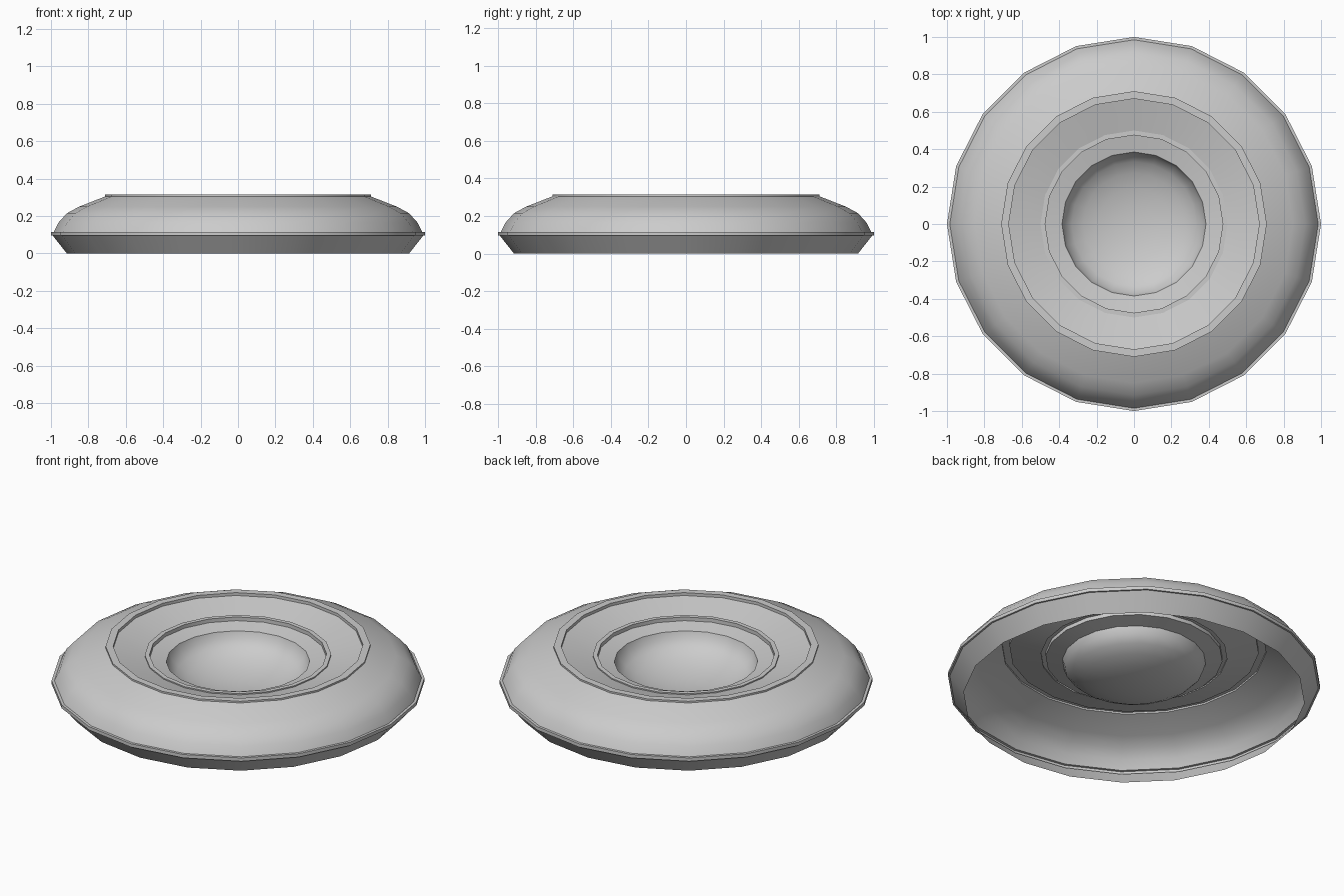
import bpy, bmesh, math

SIDES = 20

cube = bpy.data.objects.get("Cube")
if cube:
    bpy.data.objects.remove(cube, do_unlink=True)

grey = bpy.data.materials.new("light_grey")
grey.use_nodes = True
colour = (0.6, 0.6, 0.6, 1)
grey.diffuse_color = colour
shader = grey.node_tree.nodes["Principled BSDF"]
shader.inputs["Base Color"].default_value = colour
shader.inputs["Roughness"].default_value = 0.7


def lathe(name, profile):
    """Turn a (radius, height) profile, listed from outside in, about z."""
    bm = bmesh.new()
    rings = []
    for r, z in profile:
        if r == 0:
            rings.append([bm.verts.new((0, 0, z))] * SIDES)
        else:
            angles = [math.tau * j / SIDES for j in range(SIDES)]
            rings.append([bm.verts.new((r * math.cos(a), r * math.sin(a), z)) for a in angles])
    for low, high in zip(rings, rings[1:]):
        for j in range(SIDES):
            k = (j + 1) % SIDES
            corners = [low[j], low[k], high[k], high[j]]
            bm.faces.new(list(dict.fromkeys(corners)))
    mesh = bpy.data.meshes.new(name)
    bm.to_mesh(mesh)
    bm.free()
    mesh.materials.append(grey)
    obj = bpy.data.objects.new(name, mesh)
    bpy.context.collection.objects.link(obj)
    bpy.ops.object.select_all(action="DESELECT")
    obj.select_set(True)
    bpy.context.view_layer.objects.active = obj
    bpy.ops.object.shade_smooth_by_angle(angle=math.radians(32))
    return obj


# Flared skirt, open underneath, and the thin band at the widest point
lathe("lower_skirt", [(0.915, 0), (0.99, 0.095)])
lathe("edge_band", [(0.99, 0.095), (1, 0.095), (1, 0.115), (0.985, 0.115)])

# Rounded outer shell
lathe("outer_shell", [(0.985, 0.115), (0.96, 0.165), (0.915, 0.215),
                      (0.85, 0.25), (0.71, 0.305)])

# Raised flat ring on top, then the sloping inner floor
lathe("top_ring", [(0.71, 0.305), (0.71, 0.315), (0.67, 0.315), (0.67, 0.298)])
lathe("inner_slope", [(0.67, 0.298), (0.5, 0.255)])

# Stepped lip around the bowl
lathe("bowl_lip", [(0.5, 0.255), (0.5, 0.262), (0.475, 0.262),
                   (0.475, 0.24), (0.385, 0.222)])

# Rounded bowl in the middle
BOWL_STEPS = 6
bowl = []
for i in range(BOWL_STEPS):
    a = math.pi / 2 * i / BOWL_STEPS
    bowl.append((0.385 * math.cos(a), 0.222 - 0.155 * math.sin(a)))
lathe("centre_bowl", bowl + [(0, 0.067)])
